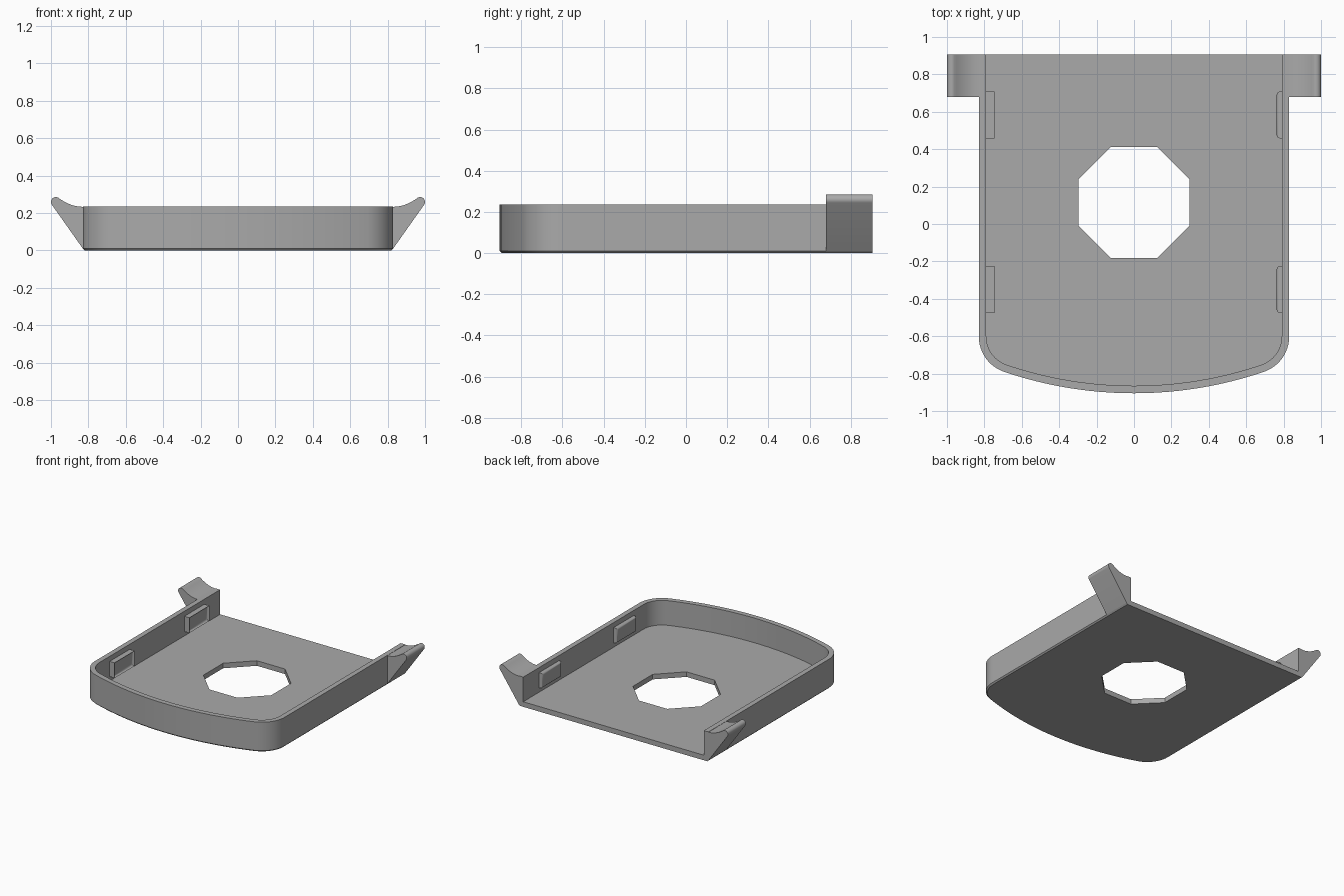
import bpy, bmesh
from math import sin, cos, pi, atan2, sqrt

cube = bpy.data.objects.get("Cube")
if cube:
    bpy.data.objects.remove(cube)

grey = bpy.data.materials.new("plain_grey")
grey.use_nodes = True
grey.diffuse_color = (0.4, 0.4, 0.4, 1)
grey.node_tree.nodes["Principled BSDF"].inputs["Base Color"].default_value = (0.4, 0.4, 0.4, 1)

BACK, HALF, TOP, FLOOR, WALL = 0.905, 0.83, 0.235, 0.04, 0.04
CHAMFER = 0.01


def finish(bm, name):
    bmesh.ops.recalc_face_normals(bm, faces=bm.faces)
    mesh = bpy.data.meshes.new(name)
    bm.to_mesh(mesh)
    bm.free()
    mesh.materials.append(grey)
    obj = bpy.data.objects.new(name, mesh)
    bpy.context.collection.objects.link(obj)
    bpy.ops.object.select_all(action="DESELECT")
    obj.select_set(True)
    bpy.context.view_layer.objects.active = obj
    bpy.ops.object.shade_smooth_by_angle()
    return obj


def outline(inset):
    """Open path from the right back corner, round the bowed front, to the left back corner."""
    radius, bow = 0.2, 2.16
    cx = HALF - radius
    bow_y = bow - BACK
    cy = bow_y - sqrt((bow - radius) ** 2 - cx ** 2)
    tangent = atan2(cy - bow_y, cx)
    half = [(HALF - inset, BACK)]
    for i in range(13):
        a = tangent * i / 12
        half.append((cx + (radius - inset) * cos(a), cy + (radius - inset) * sin(a)))
    for i in range(1, 13):
        a = tangent + (-pi / 2 - tangent) * i / 12
        half.append(((bow - inset) * cos(a), bow_y + (bow - inset) * sin(a)))
    return half + [(-x, y) for x, y in reversed(half[:-1])]


# Tray: chamfered shell with an open back and an octagonal hole
bm = bmesh.new()


def ring(points, z):
    return [bm.verts.new((x, y, z)) for x, y in points]


def strip(a, b, closed=False):
    n = len(a)
    for i in range(n if closed else n - 1):
        j = (i + 1) % n
        bm.faces.new((a[i], a[j], b[j], b[i]))


def loop_edges(verts):
    pairs = zip(verts, verts[1:] + verts[:1])
    return [bm.edges.get(p) or bm.edges.new(p) for p in pairs]


layers = [ring(outline(inset), z) for inset, z in
          ((CHAMFER, 0), (0, CHAMFER), (0, TOP), (WALL, TOP), (WALL, FLOOR))]
for lower, upper in zip(layers, layers[1:]):
    strip(lower, upper)
bm.faces.new([l[0] for l in layers] + [l[-1] for l in reversed(layers)])

hole_radius = 0.297 / cos(pi / 8)
octagon = [(hole_radius * cos(pi / 8 + k * pi / 4),
            0.115 + hole_radius * sin(pi / 8 + k * pi / 4)) for k in range(8)]
hole_low, hole_high = ring(octagon, 0), ring(octagon, FLOOR)
strip(hole_low, hole_high, closed=True)
for rim, hole in ((layers[0], hole_low), (layers[-1], hole_high)):
    bmesh.ops.triangle_fill(bm, use_beauty=True, edges=loop_edges(rim) + loop_edges(hole))
finish(bm, "tray")


def bracket(side, name):
    """Wedge with a scooped top and a rounded tip, at the back of a side wall."""
    profile = [(HALF, CHAMFER)]
    tip_x, tip_z, r = 0.974, 0.259, 0.026
    for i in range(11):
        a = -0.62 + (2.1 + 0.62) * i / 10
        profile.append((tip_x + r * cos(a), tip_z + r * sin(a)))
    # Scoop from the tip down to the wall top
    x0, z0 = profile[-1]
    for i in range(1, 11):
        t = i / 10
        profile.append((x0 + (HALF - x0) * t, TOP - 0.002 + (z0 - TOP + 0.002) * (1 - t) ** 2))
    b = bmesh.new()
    face = b.faces.new([b.verts.new((side * x, 0.68, z)) for x, z in profile])
    new = bmesh.ops.extrude_face_region(b, geom=[face])["geom"]
    bmesh.ops.translate(b, vec=(0, BACK - 0.68, 0),
                        verts=[v for v in new if isinstance(v, bmesh.types.BMVert)])
    finish(b, name)


def pad(side, y, name):
    """Rounded grip pad on the inner face of a side wall."""
    b = bmesh.new()
    bmesh.ops.create_cube(b, size=1)
    inner, outer = 0.763, HALF - WALL
    for v in b.verts:
        v.co = (side * ((inner + outer) / 2 + v.co.x * (outer - inner)),
                y + v.co.y * 0.25, 0.135 + v.co.z * 0.12)
    front = [e for e in b.edges if all(abs(abs(v.co.x) - inner) < 0.001 for v in e.verts)]
    bmesh.ops.bevel(b, geom=front, offset=0.017, segments=4, profile=0.5, affect="EDGES")
    finish(b, name)


for side, label in ((1, "left"), (-1, "right")):
    bracket(side, label + "_bracket")
    pad(side, 0.583, label + "_back_pad")
    pad(side, -0.35, label + "_front_pad")
